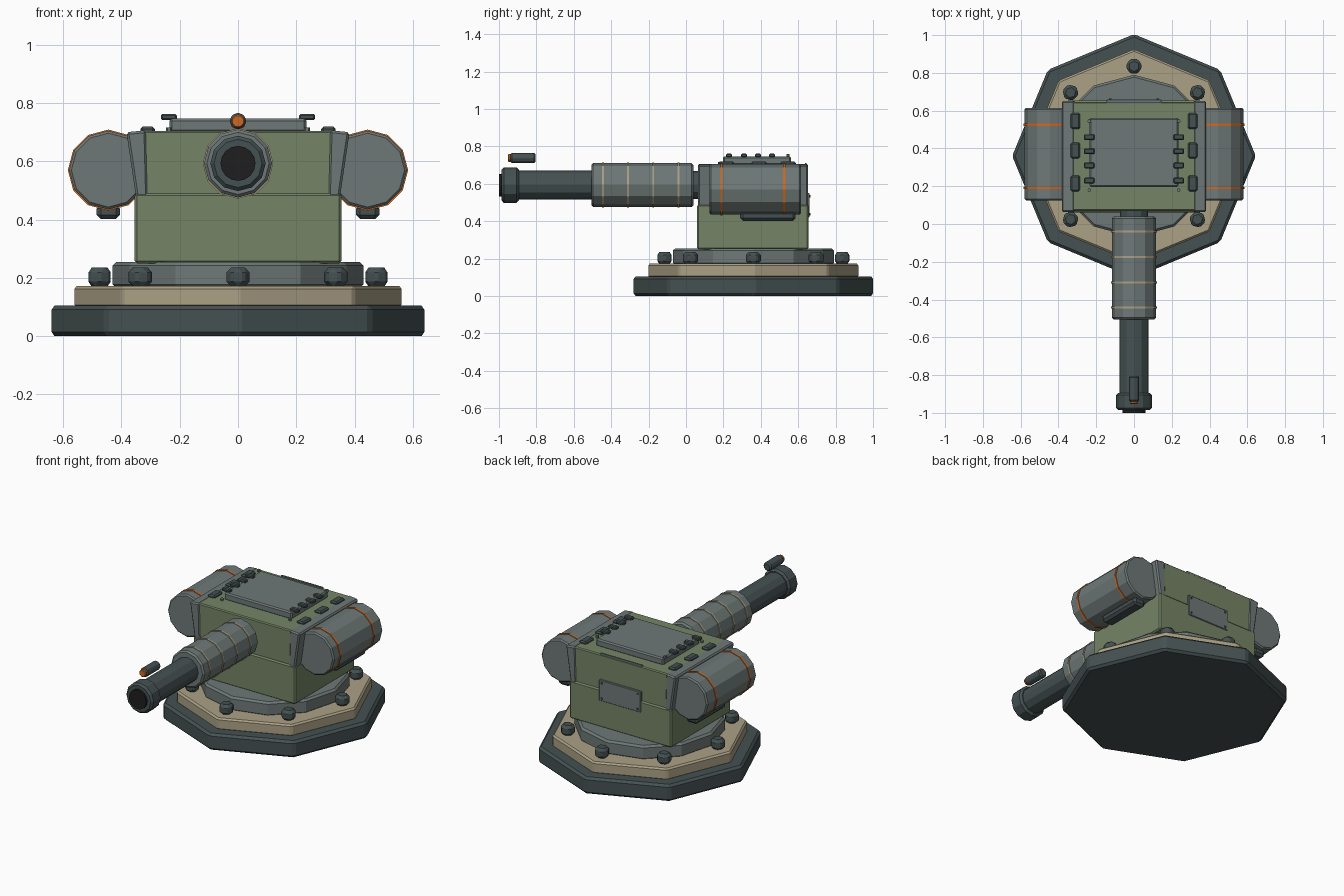
import bpy, bmesh, math
from mathutils import Matrix, Vector

if "Cube" in bpy.data.objects:
    bpy.data.objects.remove(bpy.data.objects["Cube"])


def material(name, rgb):
    m = bpy.data.materials.new(name)
    lin = [(c / 255 / 12.92 if c < 11 else ((c / 255 + 0.055) / 1.055) ** 2.4) for c in rgb]
    m.diffuse_color = (*lin, 1)
    m.use_nodes = True
    m.node_tree.nodes["Principled BSDF"].inputs["Base Color"].default_value = m.diffuse_color
    return m


DARK = material("dark slate", (69, 81, 82))
TAN = material("sand tan", (172, 161, 134))
GRAY = material("mid gray", (110, 121, 119))
GREEN = material("olive green", (117, 133, 102))
ORANGE = material("orange", (204, 106, 36))
BLACK = material("bore black", (30, 30, 30))


def finish(name, bm, mat, bevel=0.0):
    bmesh.ops.recalc_face_normals(bm, faces=bm.faces)
    me = bpy.data.meshes.new(name)
    bm.to_mesh(me)
    bm.free()
    me.materials.append(mat)
    ob = bpy.data.objects.new(name, me)
    bpy.context.collection.objects.link(ob)
    if bevel:
        mod = ob.modifiers.new("bevel", 'BEVEL')
        mod.width = bevel
        mod.segments = 1
        mod.limit_method = 'ANGLE'
        mod.angle_limit = math.radians(40)
    return ob


def prism(name, profile, y0, y1, mat, bevel=0.0):
    """Extrude an (x, z) outline along y."""
    bm = bmesh.new()
    a = [bm.verts.new((x, y0, z)) for x, z in profile]
    b = [bm.verts.new((x, y1, z)) for x, z in profile]
    n = len(a)
    bm.faces.new(a)
    bm.faces.new(b[::-1])
    for i in range(n):
        bm.faces.new((a[i], b[i], b[(i + 1) % n], a[(i + 1) % n]))
    return finish(name, bm, mat, bevel)


def box(name, x, y, z, mat, bevel=0.0):
    return prism(name, [(x[0], z[0]), (x[1], z[0]), (x[1], z[1]), (x[0], z[1])],
                 y[0], y[1], mat, bevel)


def cyl(name, center, r, depth, sides, mat, bevel=0.0, axis='Z', turn=0.0):
    """Cylinder with its first corner on +x, turned about its own axis."""
    bm = bmesh.new()
    ring = [(r * math.cos(turn + math.tau * i / sides), r * math.sin(turn + math.tau * i / sides))
            for i in range(sides)]
    lo = [bm.verts.new((u, v, -depth / 2)) for u, v in ring]
    hi = [bm.verts.new((u, v, depth / 2)) for u, v in ring]
    bm.faces.new(lo[::-1])
    bm.faces.new(hi)
    for i in range(sides):
        j = (i + 1) % sides
        bm.faces.new((lo[i], lo[j], hi[j], hi[i]))
    if axis == 'Y':
        bm.transform(Matrix.Rotation(math.pi / 2, 4, 'X'))
    bm.transform(Matrix.Translation(Vector(center)))
    return finish(name, bm, mat, bevel)


CY = 0.36   # turret axis
BZ = 0.593  # barrel height

# Stepped base
cyl("base_slab", (0, CY, 0.0525), 0.645, 0.105, 8, DARK, 0.014)
cyl("base_tier", (0, CY, 0.135), 0.565, 0.075, 8, TAN, 0.01)
cyl("turntable", (0, CY, 0.21), 0.43, 0.09, 12, GRAY, 0.012)
for i in range(8):
    a = math.tau * i / 8
    cyl("base_bolt", (0.475 * math.cos(a), CY + 0.475 * math.sin(a), 0.203),
        0.046, 0.064, 6, DARK, 0.016, turn=a)

# Body
box("lower_body", (-0.355, 0.355), (0.06, 0.655), (0.25, 0.49), GREEN, 0.008)
box("upper_body", (-0.335, 0.335), (0.07, 0.647), (0.48, 0.705), GREEN, 0.006)

# Rear access plate with corner screws
box("rear_plate", (-0.145, 0.145), (0.64, 0.66), (0.42, 0.55), GRAY, 0.003)
for x in (-0.125, 0.125):
    for z in (0.437, 0.533):
        cyl("rear_screw", (x, 0.661, z), 0.007, 0.008, 6, DARK, axis='Y')

# Roof hatch
box("hatch", (-0.235, 0.235), (0.197, 0.562), (0.70, 0.747), GRAY, 0.008)
box("hatch_rear_lip", (-0.145, 0.145), (0.635, 0.645), (0.70, 0.712), GRAY)

for s in (-1, 1):
    # Slanted cheek plates
    prism("cheek_plate", [(s * 0.308, 0.43), (s * 0.343, 0.43), (s * 0.383, 0.70), (s * 0.315, 0.707)],
          0.064, 0.652, GRAY, 0.008)
    # Side pods with bands and under-rails
    cyl("side_pod", (s * 0.445, 0.37, 0.57), 0.135, 0.49, 12, GRAY, 0.008, 'Y')
    for y in (0.19, 0.525):
        cyl("pod_band", (s * 0.445, y, 0.57), 0.139, 0.012, 12, ORANGE, axis='Y')
    box("pod_rail", (s * 0.445 - 0.04, s * 0.445 + 0.04), (0.29, 0.585), (0.402, 0.452), DARK, 0.014)
    # Roof blocks, hatch clips and screws
    for y in (0.215, 0.39, 0.545):
        box("roof_block", (s * 0.31 - 0.025, s * 0.31 + 0.025), (y - 0.042, y + 0.042),
            (0.695, 0.719), DARK, 0.008)
    for y in (0.23, 0.31, 0.385, 0.46):
        box("hatch_clip", (s * 0.237 - 0.028, s * 0.237 + 0.028), (y - 0.015, y + 0.015),
            (0.742, 0.762), DARK, 0.005)
    for y in (0.18, 0.545):
        cyl("hatch_screw", (s * 0.237, y, 0.752 if y > 0.2 else 0.71), 0.01, 0.014, 6, GRAY)

# Barrel, built from the body forward
cyl("barrel_neck", (0, 0.04, BZ), 0.075, 0.1, 12, DARK, axis='Y')
cyl("barrel_sleeve", (0, -0.233, BZ), 0.117, 0.546, 12, GRAY, 0.01, 'Y')
for y in (-0.04, -0.175, -0.31, -0.443):
    cyl("sleeve_ring", (0, y, BZ), 0.121, 0.01, 12, TAN, axis='Y')
cyl("barrel", (0, -0.70, BZ), 0.078, 0.44, 12, DARK, 0.006, 'Y')
cyl("muzzle", (0, -0.94, BZ), 0.095, 0.092, 12, DARK, 0.012, 'Y')
cyl("bore", (0, -0.975, BZ), 0.06, 0.05, 16, BLACK, axis='Y')

# Sight above the muzzle
cyl("sight", (0, -0.872, 0.738), 0.03, 0.135, 8, DARK, 0.008, 'Y', math.pi / 8)
cyl("sight_lens", (0, -0.944, 0.738), 0.024, 0.016, 8, ORANGE, 0.004, 'Y', math.pi / 8)
